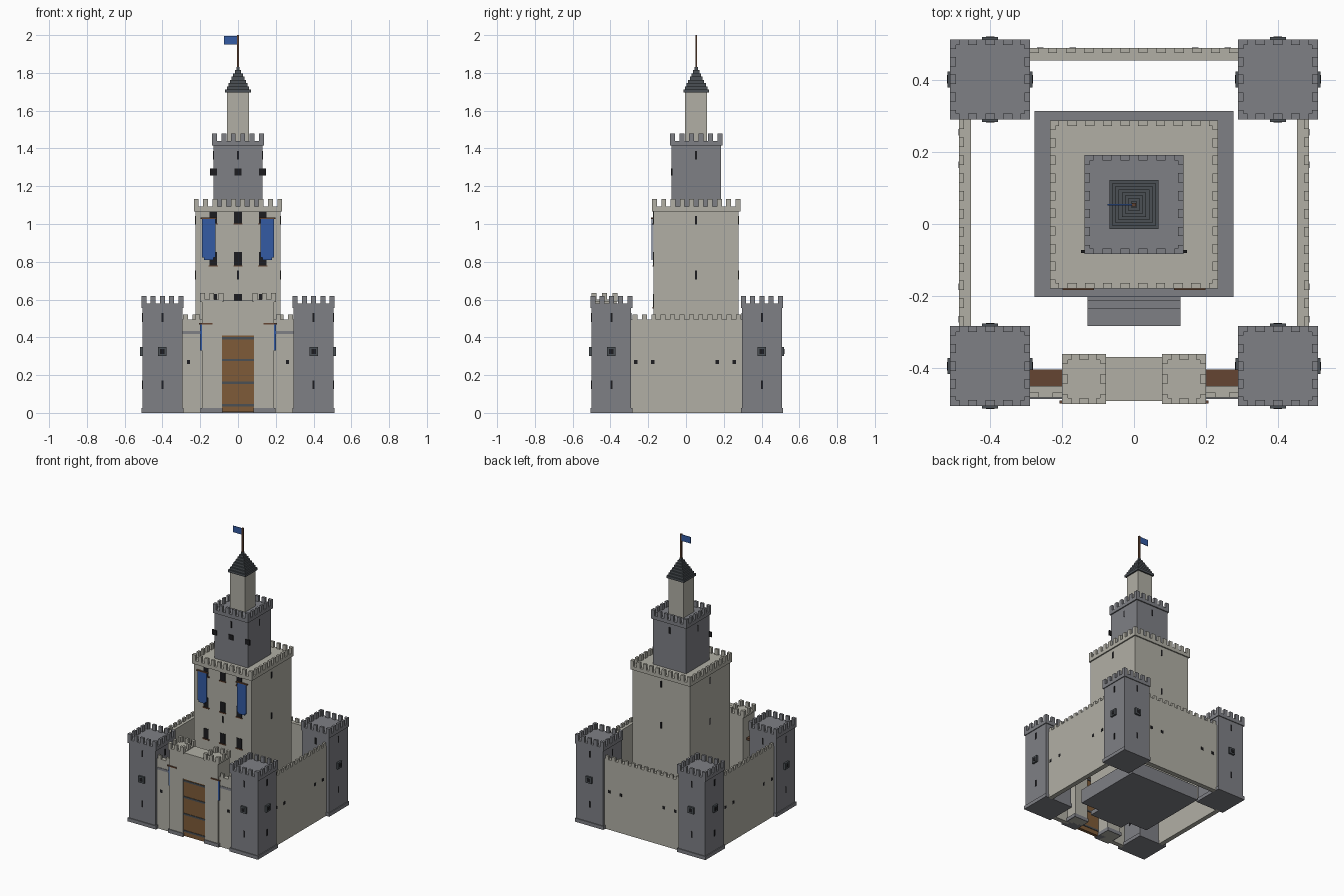
import bpy
import bmesh
from mathutils import Matrix, Vector

if "Cube" in bpy.data.objects:
    bpy.data.objects.remove(bpy.data.objects["Cube"])


def material(name, r, g, b):
    m = bpy.data.materials.new(name)
    m.use_nodes = True
    m.diffuse_color = (r, g, b, 1)
    m.node_tree.nodes["Principled BSDF"].inputs["Base Color"].default_value = (r, g, b, 1)
    return m


TAN = material("pale_stone", 0.44, 0.43, 0.375)
GREY = material("grey_stone", 0.21, 0.215, 0.235)
ROOF = material("dark_slate", 0.07, 0.08, 0.09)
BLACK = material("window_black", 0.012, 0.012, 0.014)
WOOD = material("door_wood", 0.21, 0.105, 0.04)
PLANK = material("brown_planks", 0.13, 0.06, 0.032)
BLUE = material("blue_cloth", 0.033, 0.105, 0.37)

KEEP_Y = 0.054
PITCH = 0.049
SIDES = [Vector((0, -1, 0)), Vector((1, 0, 0)), Vector((0, 1, 0)), Vector((-1, 0, 0))]


class Part:
    """Collects boxes into a single named object."""

    def __init__(self, name, mat):
        self.name, self.mat, self.bm = name, mat, bmesh.new()

    def span(self, x0, x1, y0, y1, z0, z1):
        m = Matrix.Translation(((x0 + x1) / 2, (y0 + y1) / 2, (z0 + z1) / 2))
        m = m @ Matrix.Diagonal((abs(x1 - x0), abs(y1 - y0), abs(z1 - z0), 1))
        bmesh.ops.create_cube(self.bm, size=1, matrix=m)

    def box(self, x, y, hx, hy, z0, z1):
        self.span(x - hx, x + hx, y - hy, y + hy, z0, z1)

    def plate(self, centre, n, half, along, z, w, h, out):
        """Thin plate on the face with normal n of a square tower."""
        t = Vector((-n.y, n.x, 0))
        c = Vector((centre[0], centre[1], 0)) + n * half + t * along
        hx = abs(t.x) * w / 2 + abs(n.x) * out
        hy = abs(t.y) * w / 2 + abs(n.y) * out
        self.box(c.x, c.y, hx, hy, z - h / 2, z + h / 2)

    def merlons(self, x0, x1, y0, y1, z0, z1, axis):
        """Row of battlement teeth along an axis, flush at both ends."""
        a, b = (x0, x1) if axis == "x" else (y0, y1)
        w = 0.026
        n = max(2, round((b - a - w) / PITCH) + 1)
        for i in range(n):
            s = a + (b - a - w) * i / (n - 1)
            if axis == "x":
                self.span(s, s + w, y0, y1, z0, z1)
            else:
                self.span(x0, x1, s, s + w, z0, z1)

    def crown(self, x, y, hx, hy, z, height=0.04, lip=0.025):
        """Overhanging roof slab with battlements around it."""
        d = 0.016
        self.box(x, y, hx, hy, z - lip, z)
        for s in (-1, 1):
            ya, yb = sorted((y + s * hy, y + s * (hy - d)))
            xa, xb = sorted((x + s * hx, x + s * (hx - d)))
            self.merlons(x - hx, x + hx, ya, yb, z, z + height, "x")
            self.merlons(xa, xb, y - hy, y + hy, z, z + height, "y")

    def done(self):
        mesh = bpy.data.meshes.new(self.name)
        self.bm.to_mesh(mesh)
        self.bm.free()
        mesh.materials.append(self.mat)
        bpy.context.collection.objects.link(bpy.data.objects.new(self.name, mesh))


# Corner towers with arrow slits and framed windows on each face
for fb, cy in (("front", -0.395), ("back", 0.402)):
    for lr, cx in (("left", 0.4), ("right", -0.4)):
        tower = Part(f"{fb}_{lr}_tower", GREY)
        tower.box(cx, cy, 0.105, 0.105, 0, 0.58)
        tower.box(cx, cy, 0.111, 0.111, 0, 0.025)
        tower.crown(cx, cy, 0.111, 0.111, 0.58)
        tower.done()
        frames = Part(f"{fb}_{lr}_tower_window_frames", ROOF)
        holes = Part(f"{fb}_{lr}_tower_openings", BLACK)
        for n in SIDES:
            frames.plate((cx, cy), n, 0.105, 0, 0.325, 0.045, 0.045, 0.013)
            holes.plate((cx, cy), n, 0.105, 0, 0.325, 0.024, 0.024, 0.0145)
            for z in (0.15, 0.505):
                holes.plate((cx, cy), n, 0.105, 0, z, 0.011, 0.045, 0.002)
        frames.done()
        holes.done()

# Curtain walls with battlements on the outer edge
WALL = 0.495
holes = Part("wall_openings", BLACK)
for name, s in (("left", 1), ("right", -1)):
    wall = Part(f"{name}_wall", TAN)
    wall.span(s * 0.453, s * 0.486, -0.3, 0.3, 0, WALL)
    xa, xb = sorted((s * 0.486, s * 0.472))
    wall.merlons(xa, xb, -0.283, 0.29, WALL, 0.52, "y")
    wall.done()
    for y in (-0.265, -0.175, 0.165, 0.255):
        holes.box(s * 0.486, y, 0.002, 0.009, 0.26, 0.28)
    for x in (0.17, 0.26):
        holes.box(s * x, 0.489, 0.009, 0.002, 0.26, 0.28)
    holes.box(s * 0.262, -0.483, 0.009, 0.002, 0.26, 0.28)

    # Short front wall beside the gate, its stone band and rear walkway
    wall = Part(f"front_{name}_wall", TAN)
    xa, xb = sorted((s * 0.17, s * 0.3))
    wall.span(xa, xb, -0.483, -0.45, 0, WALL)
    xa, xb = sorted((s * 0.2, s * 0.29))
    wall.merlons(xa, xb, -0.483, -0.469, WALL, 0.52, "x")
    wall.done()
    band = Part(f"front_{name}_band", GREY)
    band.span(s * 0.18, s * 0.3, -0.486, -0.45, 0.418, 0.434)
    band.done()
    walk = Part(f"front_{name}_walkway", PLANK)
    walk.span(s * 0.18, s * 0.3, -0.45, -0.405, 0.415, 0.43)
    walk.done()
holes.done()

wall = Part("back_wall", TAN)
wall.span(-0.3, 0.3, 0.455, 0.489, 0, WALL)
wall.merlons(-0.29, 0.29, 0.475, 0.489, WALL, 0.52, "x")
wall.done()

# Gatehouse: two turrets, bridging block, barred door
for name, s in (("left", 1), ("right", -1)):
    turret = Part(f"gate_{name}_turret", TAN)
    turret.box(s * 0.138, -0.431, 0.052, 0.062, 0, 0.595)
    turret.crown(s * 0.139, -0.431, 0.061, 0.069, 0.6, 0.036, 0.012)
    turret.done()
    plinth = Part(f"gate_{name}_plinth", GREY)
    plinth.box(s * 0.14, -0.431, 0.058, 0.068, 0, 0.025)
    plinth.done()
    rod = Part(f"gate_{name}_banner_rod", PLANK)
    rod.span(s * 0.135, s * 0.207, -0.499, -0.491, 0.469, 0.477)
    rod.done()
    cloth = Part(f"gate_{name}_banner", BLUE)
    cloth.span(s * 0.145, s * 0.2, -0.4925, -0.488, 0.33, 0.47)
    cloth.done()

block = Part("gate_block", TAN)
block.span(-0.1, 0.1, -0.492, -0.37, 0.41, 0.595)
block.done()
door = Part("gate_door", WOOD)
door.span(-0.087, 0.087, -0.487, -0.465, 0.004, 0.412)
door.done()
straps = Part("gate_door_straps", ROOF)
for z in (0.04, 0.16, 0.28, 0.395):
    straps.span(-0.085, 0.085, -0.491, -0.461, z - 0.006, z + 0.006)
straps.done()

# Keep platform with steps
base = Part("keep_platform", GREY)
base.span(-0.276, 0.276, -0.203, 0.314, 0, 0.1)
for i, y in enumerate((-0.283, -0.236, -0.212)):
    base.span(-0.129, 0.129, y, -0.2, 0, 0.03 * (i + 1))
base.done()

# Main keep, middle tower and top turret
centre = (0, KEEP_Y)
keep = Part("keep", TAN)
keep.box(0, KEEP_Y, 0.225, 0.225, 0.1, 1.09)
keep.crown(0, KEEP_Y, 0.234, 0.234, 1.092)
keep.done()
middle = Part("middle_tower", GREY)
middle.box(0, KEEP_Y, 0.13, 0.13, 1.09, 1.44)
middle.crown(0, KEEP_Y, 0.138, 0.138, 1.44)
middle.done()
top = Part("top_turret", TAN)
top.box(0, KEEP_Y, 0.058, 0.058, 1.44, 1.7)
top.done()

# Keep windows, slits and sills
holes = Part("keep_openings", BLACK)
sills = Part("keep_window_sills", PLANK)
front = SIDES[0]
for n in SIDES:
    holes.plate(centre, n, 0.13, 0, 1.365, 0.011, 0.045, 0.002)
    holes.plate(centre, n, 0.225, 0, 0.73, 0.011, 0.045, 0.002)
    if n != front:
        holes.plate(centre, n, 0.225, 0, 1.02, 0.011, 0.045, 0.002)
for x in (-0.13, 0, 0.13):
    holes.plate(centre, front, 0.13, x, 1.275, 0.036, 0.036, 0.004)
    for z in (0.593, 0.815, 1.037):
        holes.plate(centre, front, 0.225, x, z, 0.04, 0.075, 0.003)
        sills.plate(centre, front, 0.225, x, z - 0.037, 0.05, 0.007, 0.007)
holes.done()
sills.done()
door = Part("keep_door", WOOD)
door.plate(centre, front, 0.225, 0, 0.2, 0.12, 0.2, 0.004)
door.done()

# Long banners on the keep front, with clipped lower corners
for name, s in (("left", 1), ("right", -1)):
    cloth = Part(f"keep_{name}_banner", BLUE)
    cloth.box(s * 0.155, -0.18, 0.035, 0.003, 0.822, 1.03)
    cloth.box(s * 0.155, -0.18, 0.026, 0.003, 0.81, 0.822)
    cloth.done()
    rod = Part(f"keep_{name}_banner_rod", PLANK)
    rod.box(s * 0.155, -0.179, 0.044, 0.005, 1.027, 1.034)
    rod.done()

# Stepped roof, mast and flag
roof = Part("stepped_roof", ROOF)
STEPS = 8
for i in range(STEPS):
    half = 0.068 * (1 - i / STEPS)
    z = 1.695 + 0.017 * i
    roof.box(0, KEEP_Y, half, half, z, z + 0.017)
roof.done()
mast = Part("flag_mast", PLANK)
mast.box(0, KEEP_Y, 0.005, 0.005, 1.82, 2.0)
mast.done()
flag = Part("flag", BLUE)
flag.span(-0.074, -0.004, KEEP_Y - 0.002, KEEP_Y + 0.002, 1.951, 1.996)
flag.done()
